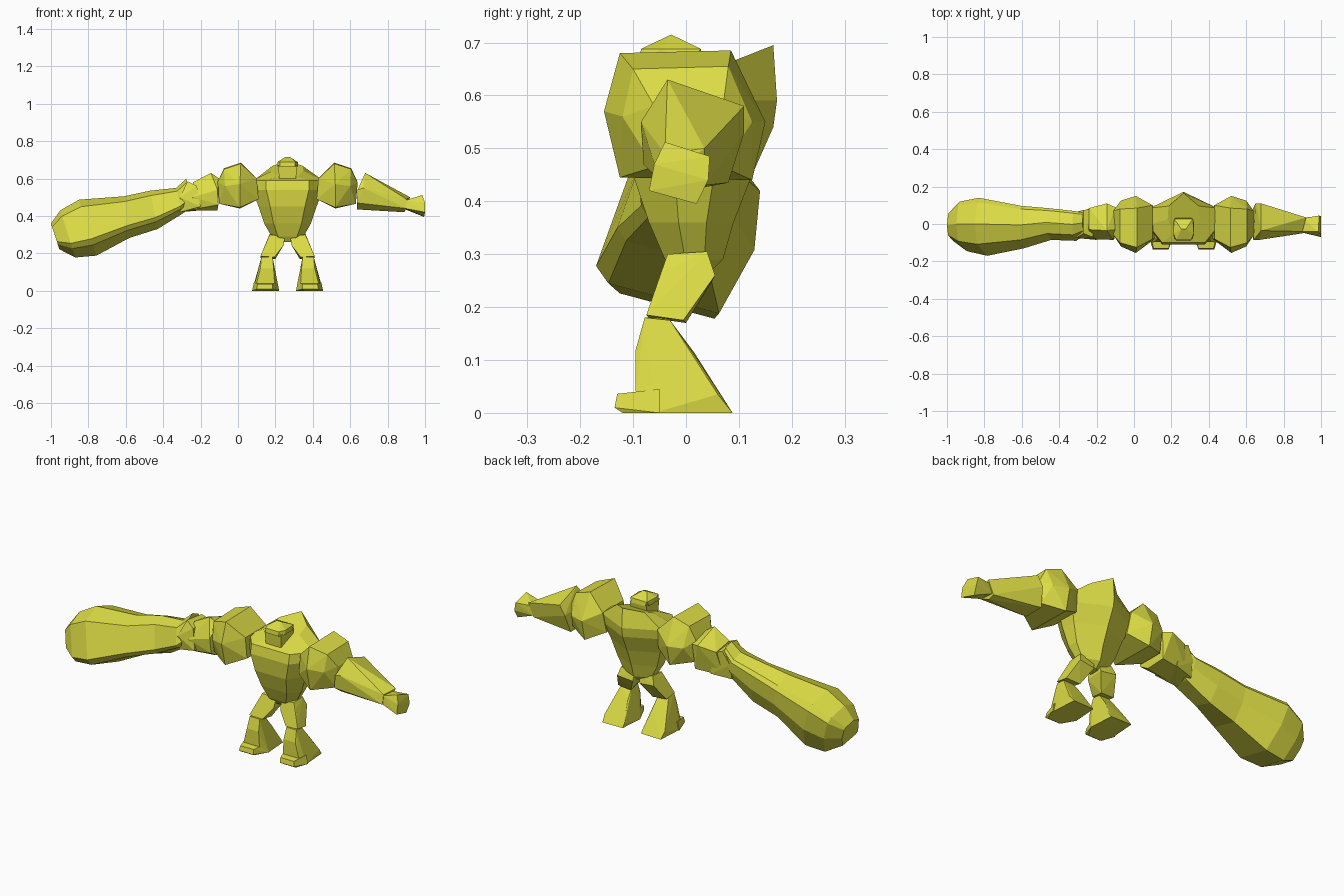
import bpy, bmesh

MID = 0.265  # x of the body's mirror plane

skin = bpy.data.materials.new("yellow_green")
skin.diffuse_color = (0.72, 0.72, 0.06, 1)


def finish(name, bm):
    bmesh.ops.recalc_face_normals(bm, faces=bm.faces)
    mesh = bpy.data.meshes.new(name)
    bm.to_mesh(mesh)
    bm.free()
    mesh.materials.append(skin)
    obj = bpy.data.objects.new(name, mesh)
    bpy.context.collection.objects.link(obj)
    return obj


def hull(name, points, flip=False):
    """Faceted convex chunk; flip mirrors it across the body."""
    bm = bmesh.new()
    for x, y, z in points:
        bm.verts.new((2 * MID - x if flip else x, y, z))
    res = bmesh.ops.convex_hull(bm, input=bm.verts)
    loose = [v for v in bm.verts if not v.link_faces]
    bmesh.ops.delete(bm, geom=loose, context='VERTS')
    bmesh.ops.dissolve_limit(bm, angle_limit=0.06, verts=bm.verts, edges=bm.edges)
    return finish(name, bm)


def loft(name, rings):
    """Skin a list of equal-length point rings and cap both ends."""
    bm = bmesh.new()
    rows = [[bm.verts.new(p) for p in ring] for ring in rings]
    n = len(rows[0])
    for a, b in zip(rows, rows[1:]):
        for i in range(n):
            j = (i + 1) % n
            bm.faces.new((a[i], a[j], b[j], b[i]))
    bm.faces.new(rows[0])
    bm.faces.new(rows[-1])
    return finish(name, bm)


# Torso: narrow hips, broad chest, ridged back; top slopes up to the rear
def torso_ring(zf, zb, w, yf, yb):
    shape = [(-.6, 0), (.6, 0), (1, .35), (.95, .68), (0, 1), (-.95, .68), (-1, .35)]
    return [(MID + u * w, yf + t * (yb - yf), zf + t * (zb - zf)) for u, t in shape]


loft("torso", [torso_ring(*r) for r in [
    (.26, .26, .03, -.02, .04),
    (.29, .29, .085, -.04, .07),
    (.36, .36, .125, -.07, .09),
    (.45, .45, .155, -.10, .125),
    (.54, .54, .19, -.11, .165),
    (.59, .59, .19, -.10, .172),
    (.61, .695, .085, -.05, .165)]])

# Head: face block under an overhanging brow cap
hull("face", [(MID + s * w, y, z) for s in (-1, 1) for w, y, z in [
    (.045, -.075, .595), (.05, -.08, .67), (.045, .02, .60), (.05, .03, .67)]])
hull("brow", [(MID + s * w, y, z) for s in (-1, 1) for w, y, z in [
    (.04, -.088, .665), (.055, -.06, .665), (.055, .01, .665), (.04, .032, .665),
    (.04, -.085, .688), (.055, -.05, .688), (.05, .028, .688), (.012, -.028, .715)]])

shoulder = [
    (.515, -.125, .68), (.515, .085, .685), (.605, -.10, .65), (.605, .08, .655),
    (.52, -.155, .57), (.60, -.12, .56), (.52, .15, .55), (.60, .125, .55),
    (.64, -.06, .58), (.64, .07, .58), (.63, -.06, .465), (.63, .07, .465),
    (.52, -.125, .445), (.52, .125, .44),
    (.43, -.08, .60), (.43, .10, .60), (.42, -.08, .49), (.42, .08, .49)]

thigh = [
    (.36, -.035, .30), (.36, .04, .305), (.28, -.03, .29), (.28, .04, .29),
    (.285, .05, .25), (.285, -.045, .245), (.375, .055, .26), (.375, -.04, .27),
    (.41, -.075, .185), (.41, -.005, .175), (.335, -.07, .18), (.33, 0, .17)]

shin = [
    (.345, -.078, .18), (.405, -.078, .18), (.345, -.035, .18), (.405, -.03, .175),
    (.34, -.095, .12), (.41, -.095, .12), (.34, .015, .115), (.42, .015, .11),
    (.335, -.095, .04), (.43, -.095, .04), (.31, -.05, 0), (.45, -.06, 0),
    (.32, .07, .02), (.445, .06, .035), (.32, .085, 0), (.44, .088, 0)]

toes = [(x, y, z) for x, y, z in [
    (.345, -.135, .01), (.43, -.135, .01), (.345, -.13, .036), (.425, -.13, .036),
    (.35, -.12, 0), (.43, -.12, 0), (.31, -.05, 0), (.455, -.05, 0),
    (.32, -.05, .045), (.445, -.05, .045)]]

for flip, side in ((False, "left"), (True, "right")):
    hull(side + "_shoulder", shoulder, flip)
    hull(side + "_thigh", thigh, flip)
    hull(side + "_shin", shin, flip)
    hull(side + "_toes", toes, flip)

# Free arm tapering to a small fist
hull("left_forearm", [
    (.635, -.08, .47), (.635, .08, .435), (.64, -.085, .54), (.635, -.03, .435),
    (.68, -.035, .63), (.68, .11, .58), (.65, .11, .53), (.67, -.085, .55),
    (.90, -.04, .49), (.92, .035, .50), (.90, -.05, .44), (.89, .035, .43), (.89, 0, .42)])
hull("left_fist", [
    (.90, -.04, .485), (.90, .03, .485), (.895, -.045, .44), (.895, .03, .435),
    (.985, -.04, .512), (.99, .045, .485), (1, -.06, .47), (1, -.07, .42),
    (.995, .02, .395), (1, .042, .44)])

# Club arm: chunky forearm and the hand gripping the club
hull("right_forearm", [
    (-.145, -.035, .63), (-.145, .11, .58), (-.10, -.03, .60), (-.10, .09, .57),
    (-.11, -.085, .54), (-.105, -.08, .46), (-.11, .08, .435), (-.11, -.03, .43),
    (-.24, -.03, .58), (-.24, .085, .56), (-.24, -.08, .50),
    (-.27, -.06, .43), (-.27, .06, .43)])
hull("right_hand", [
    (-.27, -.05, .585), (-.27, .075, .57), (-.22, -.07, .56), (-.22, .08, .55),
    (-.31, -.075, .50), (-.31, .065, .50), (-.31, -.06, .42), (-.31, .05, .42),
    (-.20, -.085, .45), (-.20, .075, .43)])


# Club: skewed eight-sided section swelling towards the far end
def club_ring(xt, zt, xb, zb, yf, yb):
    shape = [(-.6, .75), (-1, -.4), (-.85, -.62), (.5, -1),
             (.93, -.2), (1, .55), (.85, .75), (.1, 1)]
    return [(xb + (v + 1) / 2 * (xt - xb), yf + (u + 1) / 2 * (yb - yf),
             zb + (v + 1) / 2 * (zt - zb)) for u, v in shape]


loft("club", [club_ring(*r) for r in [
    (-.275, .60, -.26, .44, -.06, .06),
    (-.33, .55, -.30, .41, -.09, .07),
    (-.47, .535, -.43, .33, -.085, .085),
    (-.61, .505, -.58, .283, -.13, .097),
    (-.85, .487, -.757, .188, -.17, .14),
    (-.95, .43, -.87, .178, -.145, .12),
    (-1.0, .36, -.955, .222, -.09, .06)]])
